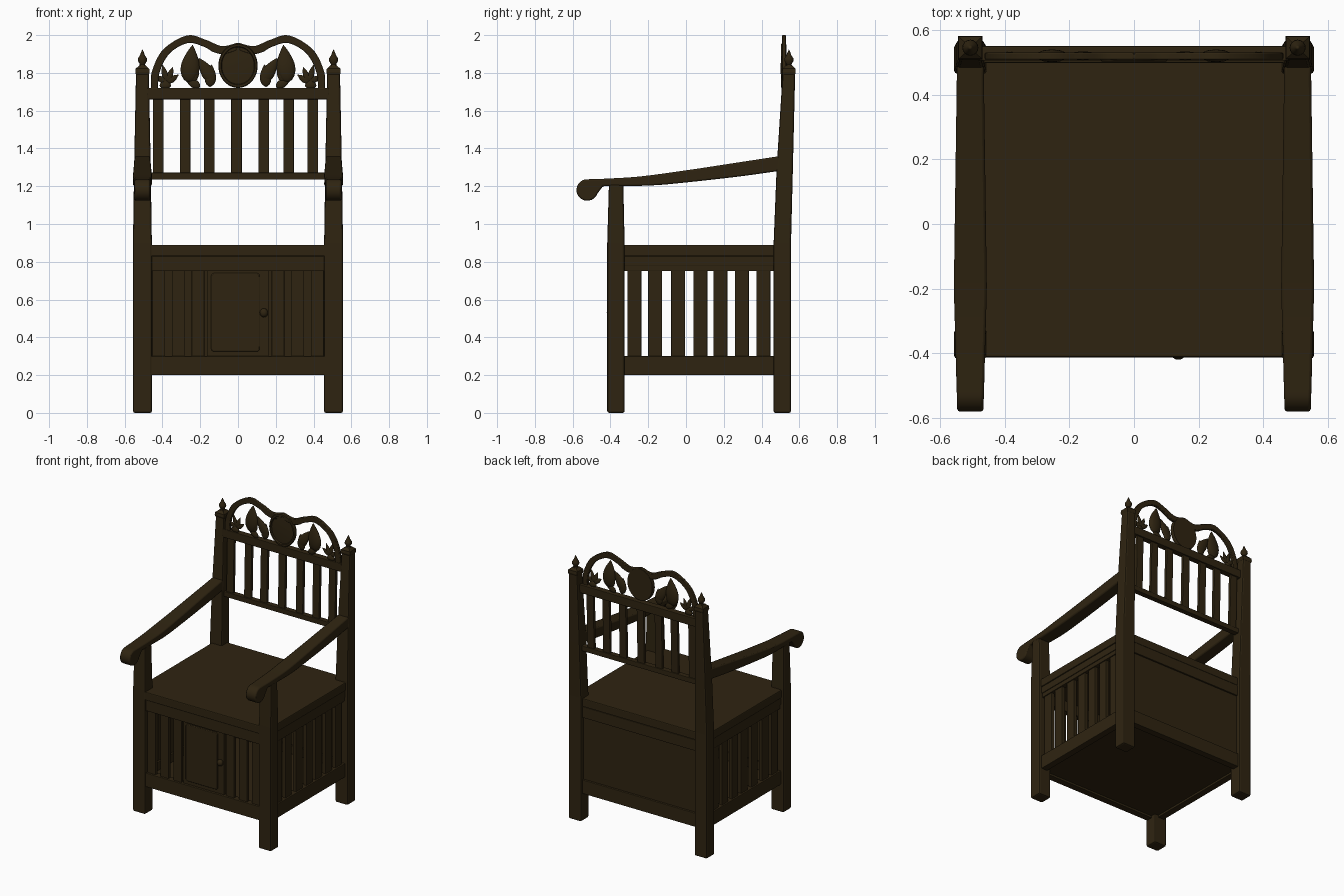
import bpy, bmesh, math
from mathutils import Matrix, Vector

if "Cube" in bpy.data.objects:
    bpy.data.objects.remove(bpy.data.objects["Cube"])

wood = bpy.data.materials.new("dark_oak")
wood.diffuse_color = (0.028, 0.0175, 0.0055, 1)
wood.use_nodes = True
wood.node_tree.nodes["Principled BSDF"].inputs["Base Color"].default_value = wood.diffuse_color


def finish(name, bm, bevel=0.0, smooth=False):
    bmesh.ops.recalc_face_normals(bm, faces=bm.faces)
    me = bpy.data.meshes.new(name)
    bm.to_mesh(me)
    bm.free()
    me.materials.append(wood)
    ob = bpy.data.objects.new(name, me)
    bpy.context.collection.objects.link(ob)
    if bevel:
        m = ob.modifiers.new("bevel", 'BEVEL')
        m.width, m.segments, m.limit_method = bevel, 2, 'ANGLE'
        m.angle_limit = math.radians(50)
    if smooth:
        bpy.context.view_layer.objects.active = ob
        ob.select_set(True)
        bpy.ops.object.shade_smooth_by_angle(angle=math.radians(40))
        ob.select_set(False)
    return ob


def loft(name, rings, bevel=0.0):
    """Square post through (z, x, y, half_x, half_y) sections."""
    bm = bmesh.new()
    loops = [[bm.verts.new((x + a * hx, y + b * hy, z))
              for a, b in ((-1, -1), (1, -1), (1, 1), (-1, 1))] for z, x, y, hx, hy in rings]
    for p, q in zip(loops, loops[1:]):
        for i in range(4):
            bm.faces.new((p[i], p[(i + 1) % 4], q[(i + 1) % 4], q[i]))
    bm.faces.new(loops[0])
    bm.faces.new(loops[-1])
    return finish(name, bm, bevel)


def box(name, x0, x1, y0, y1, z0, z1, bevel=0.004, lean=0.0):
    c = ((x0 + x1) / 2, (y0 + y1) / 2, (x1 - x0) / 2, (y1 - y0) / 2)
    return loft(name, [(z0, *c), (z1, c[0], c[1] + lean, c[2], c[3])], bevel)


def plate(name, pts, y0, y1, bevel=0.0):
    """Extrude an x-z outline along y."""
    bm = bmesh.new()
    f = bm.faces.new([bm.verts.new((x, y0, z)) for x, z in pts])
    r = bmesh.ops.extrude_face_region(bm, geom=[f])
    bmesh.ops.translate(bm, vec=(0, y1 - y0, 0),
                        verts=[v for v in r['geom'] if isinstance(v, bmesh.types.BMVert)])
    return finish(name, bm, bevel, True)


def lathe(name, prof, matrix, n=16):
    """Spin an (r, z) profile about z, then place it."""
    bm = bmesh.new()
    loops = [[bm.verts.new((r * math.cos(2 * math.pi * i / n), r * math.sin(2 * math.pi * i / n), z))
              for i in range(n)] for r, z in prof]
    for p, q in zip(loops, loops[1:]):
        for i in range(n):
            bm.faces.new((p[i], p[(i + 1) % n], q[(i + 1) % n], q[i]))
    bmesh.ops.remove_doubles(bm, verts=bm.verts, dist=1e-6)
    bmesh.ops.holes_fill(bm, edges=bm.edges)
    bm.transform(matrix)
    return finish(name, bm, 0, True)


def spline(pts, n=8):
    """Catmull-Rom samples through 2D points."""
    P = [Vector(p) for p in pts]
    P = [2 * P[0] - P[1]] + P + [2 * P[-1] - P[-2]]
    out = []
    for a, b, c, d in zip(P, P[1:], P[2:], P[3:]):
        for i in range(n):
            t = i / n
            out.append(0.5 * (2 * b + (c - a) * t + (2 * a - 5 * b + 4 * c - d) * t * t
                              + (3 * b - a - 3 * c + d) * t ** 3))
    return out + [P[-2]]


def leaf(name, x, z, length, width, angle, y=0.52, depth=0.4):
    """Flattened pointed bud growing from (x, z), leaning by angle."""
    prof = [(width / 2 * math.sin(math.pi * (i / 12) ** 0.72) ** 0.9 if 0 < i < 12 else 0, length * i / 12)
            for i in range(13)]
    m = (Matrix.Translation((x, y, z)) @ Matrix.Rotation(math.radians(angle), 4, 'Y')
         @ Matrix.Diagonal((1, depth, 1, 1)))
    lathe(name, prof, m, 12)


# chest: seat lid, floor, front and back rails, back panel
box("seat_lid", -0.54, 0.54, -0.412, 0.535, 0.83, 0.89, 0.006)
box("chest_floor", -0.53, 0.53, -0.39, 0.52, 0.215, 0.24)
for name, y0, y1 in (("front", -0.41, -0.36), ("back", 0.49, 0.54)):
    box(name + "_lower_rail", -0.47, 0.47, y0, y1, 0.2, 0.3)
    box(name + "_upper_rail", -0.47, 0.47, y0 + 0.004, y1 - 0.004, 0.75, 0.83)
box("back_panel", -0.47, 0.47, 0.505, 0.525, 0.29, 0.76)

# front slats, door frame, door and knob
for s in (-1, 1):
    for i in range(3):
        c = s * (0.212 + i * 0.104)
        box("front_slat", c - 0.034, c + 0.034, -0.395, -0.372, 0.29, 0.76)
box("door_frame", -0.165, 0.162, -0.393, -0.368, 0.29, 0.76)
arc = [(cx + 0.015 * math.cos(math.radians(a)), cz + 0.015 * math.sin(math.radians(a)))
       for cx, cz, a0 in ((0.1, 0.725, 0), (-0.127, 0.725, 90), (-0.127, 0.34, 180), (0.1, 0.34, 270))
       for a in range(a0, a0 + 91, 30)]
plate("door", arc, -0.401, -0.38, 0.004)
lathe("door_knob", [(0, -0.024)] + [(0.022 * math.cos(math.radians(a)), 0.024 * math.sin(math.radians(a)))
                                    for a in range(-60, 61, 30)] + [(0, 0.024)],
      Matrix.Translation((0.137, -0.401, 0.53)) @ Matrix.Diagonal((1, 0.85, 1, 1)))

# arm outline seen from the side (y, z): top curve, scroll, underside
arm_top = spline([(0.5, 1.36), (0.27, 1.325), (0.02, 1.287), (-0.24, 1.252), (-0.42, 1.24)], 5)
arm_low = spline([(-0.44, 1.2), (-0.19, 1.204), (0.0, 1.22), (0.285, 1.252), (0.5, 1.282)], 5)
scroll = [Vector((-0.523 + 0.057 * math.cos(math.radians(a)), 1.18 + 0.057 * math.sin(math.radians(a))))
          for a in range(85, 350, 15)]
outline = arm_top + scroll + arm_low

for s in (-1, 1):
    side = "right" if s > 0 else "left"
    x = s * 0.506
    # legs and posts
    loft(side + "_front_leg", [(0, x, -0.371, 0.05, 0.046), (0.9, x, -0.371, 0.05, 0.046),
                               (1.215, x, -0.37, 0.045, 0.038)], 0.01)
    loft(side + "_back_post", [(0, x, 0.51, 0.05, 0.046), (0.9, x, 0.51, 0.05, 0.046),
                               (1.3, x, 0.523, 0.044, 0.043), (1.8, x, 0.545, 0.034, 0.033)], 0.01)
    loft(side + "_post_cap", [(1.79, x, 0.545, 0.034, 0.032), (1.803, x, 0.545, 0.038, 0.036),
                              (1.822, x, 0.545, 0.036, 0.034), (1.838, x, 0.545, 0.018, 0.018)])
    lathe(side + "_finial", [(0, 1.83), (0.02, 1.83), (0.014, 1.845), (0.016, 1.85), (0.025, 1.865),
                             (0.023, 1.878), (0.012, 1.895), (0.007, 1.91), (0, 1.925)],
          Matrix.Translation((x, 0.545, 0)))
    # arm, widest behind the front leg
    bm = bmesh.new()
    rows = []
    for d in (-1, 1):
        row = []
        for y, z in outline:
            w = 0.051 - (0.014 * (y + 0.2) if y > -0.2 else 0.028 * (-0.2 - y))
            row.append(bm.verts.new((x + d * w, y, z)))
        rows.append(row)
        bm.faces.new(row)
    n = len(outline)
    for i in range(n):
        j = (i + 1) % n
        bm.faces.new((rows[0][i], rows[0][j], rows[1][j], rows[1][i]))
    finish(side + "_arm", bm, 0.008, True)
    # side rails and slats
    a, b = sorted((s * 0.485, s * 0.535))
    box(side + "_side_lower_rail", a, b, -0.34, 0.48, 0.2, 0.3)
    box(side + "_side_upper_rail", a, b, -0.34, 0.48, 0.78, 0.83)
    box(side + "_side_moulding", a + 0.005, b - 0.005, -0.34, 0.48, 0.75, 0.785)
    for i, y in enumerate((-0.273, -0.164, -0.042, 0.076, 0.182, 0.296, 0.41)):
        box(side + "_side_slat", a + 0.012, b - 0.012, y - 0.037, y + 0.037, 0.29, 0.76)

# back rest rails and slats
box("back_rest_lower_rail", -0.475, 0.475, 0.498, 0.538, 1.235, 1.272)
box("back_rest_upper_rail", -0.48, 0.48, 0.505, 0.55, 1.66, 1.72)
for x in (-0.422, -0.28, -0.152, -0.008, 0.136, 0.268, 0.396):
    box("back_rest_slat", x - 0.028, x + 0.028, 0.508, 0.53, 1.26, 1.67, 0.003, 0.01)

# crest: scroll bands, medallion, leaves and flowers
for s in (-1, 1):
    outer = spline([(0.462, 1.715), (0.455, 1.81), (0.395, 1.925), (0.27, 1.998), (0.17, 1.975),
                    (0.085, 1.942), (0, 1.96)])
    inner = spline([(0, 1.92), (0.075, 1.9), (0.13, 1.91), (0.18, 1.938), (0.265, 1.958),
                    (0.36, 1.905), (0.413, 1.81), (0.425, 1.715)])
    plate("crest_scroll", [(s * p.x, p.y) for p in outer + inner[1:]], 0.508, 0.53, 0.004)
    leaf("large_leaf", s * 0.262, 1.745, 0.205, 0.1, s * -6)
    leaf("large_leaf", s * 0.232, 1.75, 0.17, 0.07, s * 8)
    leaf("drooping_bud", s * 0.125, 1.745, 0.16, 0.07, s * 32)
    leaf("drooping_bud", s * 0.15, 1.725, 0.12, 0.06, s * -5)
    leaf("base_leaf", s * 0.2, 1.725, 0.09, 0.045, s * 62)
    for ang, ln in ((-55, 0.075), (-20, 0.09), (15, 0.1), (60, 0.075)):
        leaf("small_flower", s * 0.375, 1.748, ln, 0.034, s * ang)
    leaf("flower_base", s * 0.385, 1.712, 0.055, 0.06, 0)

med = Matrix.Translation((0, 0.519, 1.838)) @ Matrix.Rotation(math.pi / 2, 4, 'X')
lathe("medallion", [(0, -0.012), (0.1, -0.012), (0.104, 0), (0.104, 0.012), (0.1, 0.017), (0.09, 0.017),
                    (0.086, 0.009), (0.05, 0.012), (0, 0.013)],
      med @ Matrix.Diagonal((1, 1.13, 1, 1)), 40)
